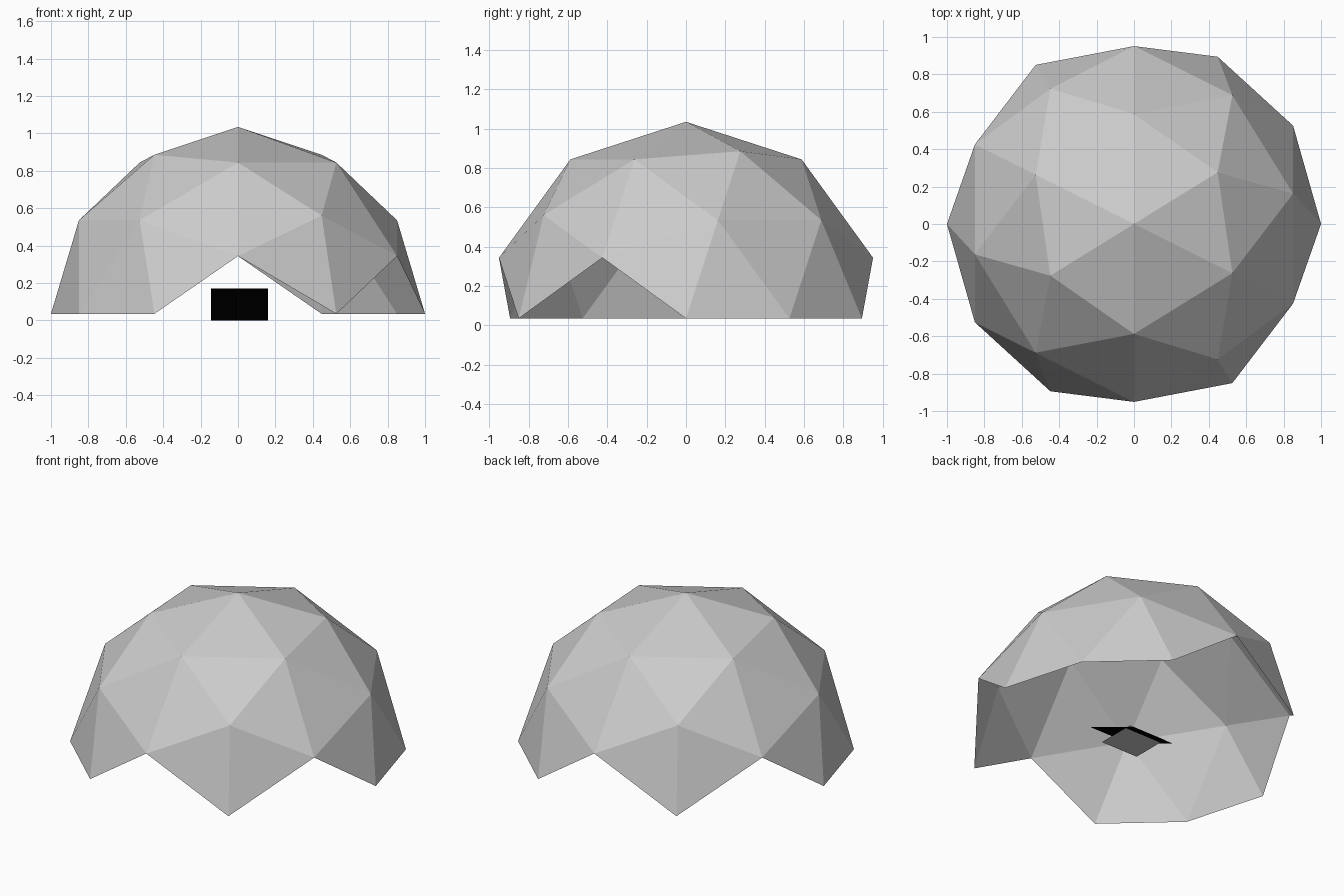
import bpy, bmesh
from mathutils import Vector

cube = bpy.data.objects.get("Cube")
if cube:
    bpy.data.objects.remove(cube)


def material(name, colour):
    m = bpy.data.materials.new(name)
    m.use_nodes = True
    m.diffuse_color = colour
    m.node_tree.nodes["Principled BSDF"].inputs["Base Color"].default_value = colour
    return m


def add_object(name, bm, mat):
    mesh = bpy.data.meshes.new(name)
    bm.to_mesh(mesh)
    bm.free()
    mesh.materials.append(mat)
    obj = bpy.data.objects.new(name, mesh)
    bpy.context.collection.objects.link(obj)
    return obj


def sheet(name, x0, x1, front, back, mat):
    """Single quad between a front edge and a back edge, each given as (y, z)."""
    bm = bmesh.new()
    corners = [(x0, *front), (x1, *front), (x1, *back), (x0, *back)]
    bm.faces.new([bm.verts.new(c) for c in corners])
    return add_object(name, bm, mat)


light_grey = material("light grey", (0.6, 0.6, 0.6, 1))
black = material("black", (0.0, 0.0, 0.0, 1))

# Dome shell: faceted sphere laid on its side, only whole faces above the ground kept
GROUND = 0.035
bm = bmesh.new()
bmesh.ops.create_icosphere(bm, subdivisions=2, radius=1)
for v in bm.verts:
    x, y, z = v.co
    v.co = Vector((z, x, y))
below = [v for v in bm.verts if v.co.z < -0.01]
bmesh.ops.delete(bm, geom=below, context='VERTS')
bmesh.ops.translate(bm, verts=bm.verts, vec=(0, 0, GROUND))
add_object("dome_shell", bm, light_grey)

# Small tilted panel inside, with a level plate under it
sheet("tilted_panel", -0.145, 0.16, (-0.21, 0.17), (0.18, 0.0), black)
sheet("level_plate", -0.13, 0.14, (-0.13, 0.04), (0.13, 0.04), light_grey)
